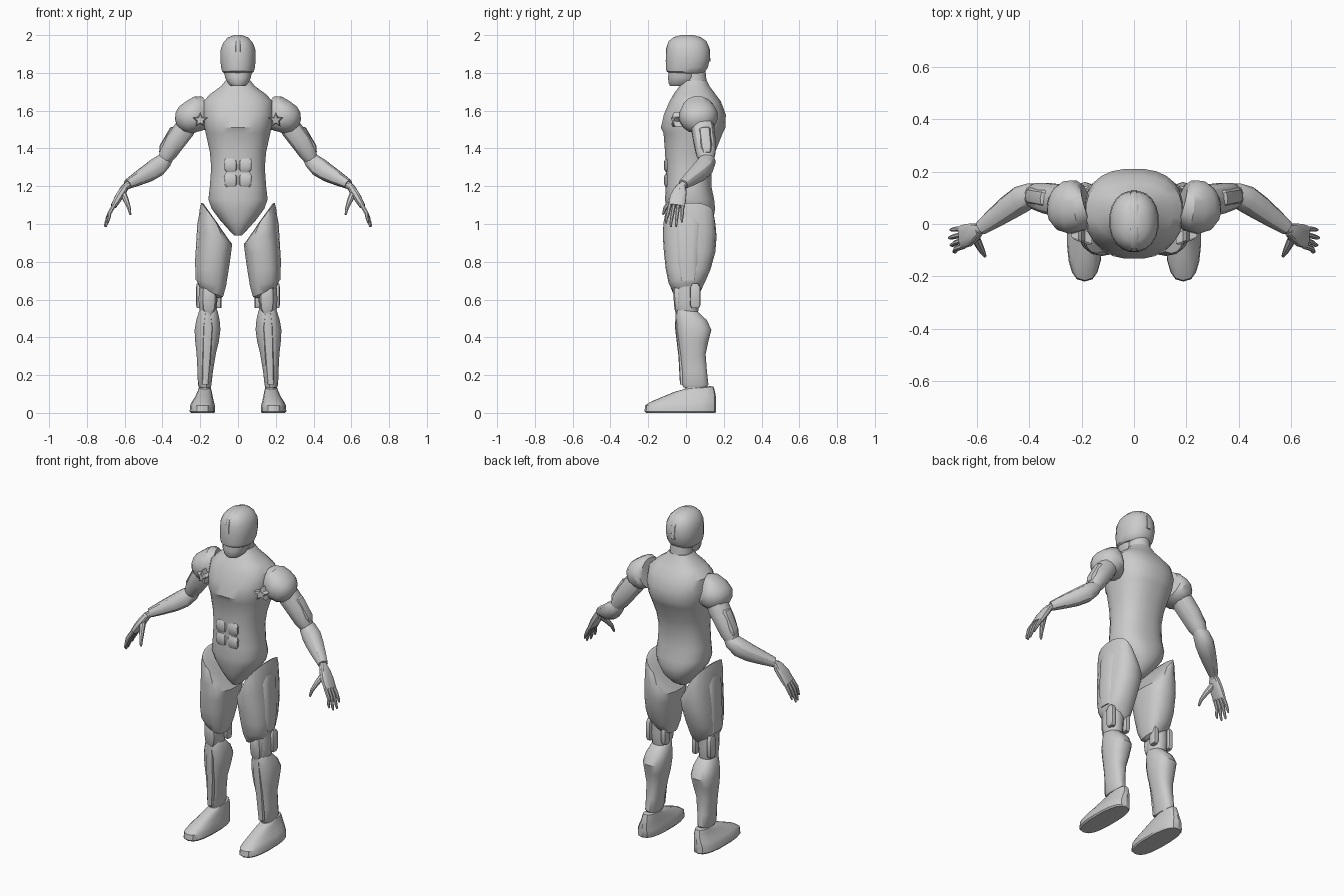
import bpy, bmesh, math
from mathutils import Vector


def finish(name, rings, mirror, angle=32):
    """Skin a list of equal-length rings, cap both ends, shade by angle."""
    bm = bmesh.new()
    vs = [[bm.verts.new(p) for p in r] for r in rings]
    n = len(vs[0])
    for a, b in zip(vs, vs[1:]):
        for i in range(n):
            j = (i + 1) % n
            bm.faces.new((a[i], a[j], b[j], b[i]))
    bm.faces.new(vs[0])
    bm.faces.new(vs[-1])
    bmesh.ops.recalc_face_normals(bm, faces=bm.faces)
    me = bpy.data.meshes.new(name)
    bm.to_mesh(me)
    bm.free()
    for p in me.polygons:
        p.use_smooth = True
    me.set_sharp_from_angle(angle=math.radians(angle))
    ob = bpy.data.objects.new(name, me)
    bpy.context.collection.objects.link(ob)
    if mirror:
        ob.modifiers.new("mirror", 'MIRROR').use_mirror_merge = False
    return ob


def unit_ring(n, p):
    out = []
    for i in range(n):
        t = 2 * math.pi * (i + .5) / n
        c, s = math.cos(t), math.sin(t)
        out.append((math.copysign(abs(c) ** (2 / p), c), math.copysign(abs(s) ** (2 / p), s)))
    return out


def stack(name, secs, n=16, p=2.3, mirror=False):
    """Horizontal sections: z, x0, x1, y0, y1, optional slope in x, slope in y."""
    rings = []
    for s in secs:
        z, x0, x1, y0, y1 = s[:5]
        sx, sy = (tuple(s[5:]) + (0, 0))[:2]
        rx, ry = (x1 - x0) / 2, (y1 - y0) / 2
        rings.append([((x0 + x1) / 2 + a * rx, (y0 + y1) / 2 + b * ry, z + sx * a * rx + sy * b * ry)
                      for a, b in unit_ring(n, p)])
    return finish(name, rings, mirror)


def body(name, secs, n=24, p=2.4):
    """Centred sections: z, half width, y0, y1."""
    return stack(name, [(z, -w, w, a, b) for z, w, a, b in secs], n, p)


def limb(name, secs, n=12, p=2.2, ref=(0, 1, 0)):
    """Sections across a path: x, y, z, radius along ref, other radius."""
    pts = [Vector(s[:3]) for s in secs]
    rings = []
    for i, s in enumerate(secs):
        t = (pts[min(i + 1, len(pts) - 1)] - pts[max(i - 1, 0)]).normalized()
        a = Vector(ref)
        a = (a - t * a.dot(t)).normalized()
        b = t.cross(a)
        rings.append([pts[i] + a * u * s[3] + b * v * s[4] for u, v in unit_ring(n, p)])
    return finish(name, rings, True)


# Torso, with a slight ledge under the chest
body("torso", [
    (.94, .022, -.045, .05), (.97, .05, -.07, .10), (1.02, .095, -.09, .145),
    (1.08, .14, -.105, .155), (1.13, .158, -.112, .15), (1.20, .15, -.108, .135),
    (1.30, .143, -.108, .137), (1.38, .15, -.112, .155), (1.48, .172, -.12, .195),
    (1.51, .178, -.134, .21), (1.58, .19, -.118, .212), (1.65, .185, -.088, .185),
    (1.69, .145, -.065, .155), (1.73, .09, -.035, .125), (1.76, .066, -.018, .11)])
# Abdomen pads
for i, z in enumerate((1.23, 1.31)):
    stack("abdomen_pad_%d" % i, [(z - .035, .01, .062, -.108, -.08), (z - .02, .005, .072, -.116, -.08),
                                 (z + .02, .005, .074, -.117, -.08), (z + .038, .01, .066, -.108, -.08)],
          12, 3.5, True)

# Neck, jaw and helmet
body("neck", [(1.70, .075, -.02, .115), (1.76, .063, -.02, .11), (1.85, .06, -.03, .10)], 16, 2)
body("jaw", [(1.73, .036, -.085, .01), (1.745, .055, -.093, .04), (1.775, .07, -.097, .06),
             (1.82, .075, -.09, .06)], 16, 2.3)
stack("helmet", [(1.798, -.074, .074, -.093, .09, 0, -.03), (1.806, -.084, .084, -.105, .10, 0, -.03),
                 (1.83, -.091, .091, -.108, .118), (1.88, -.095, .095, -.107, .128),
                 (1.93, -.092, .092, -.104, .124), (1.965, -.076, .076, -.092, .108),
                 (1.987, -.054, .054, -.066, .08), (2.0, -.022, .022, -.022, .035)], 20, 2.2)
# Raised crest along the helmet
body("helmet_crest", [(1.86, .03, -.109, .131), (1.93, .03, -.107, .127), (1.968, .028, -.094, .11),
                      (1.99, .024, -.064, .078), (2.0, .016, -.03, .04)], 16, 3)

# Shoulders with a flat inner side
limb("shoulder_guard", [(.182, .07, 1.59, .07, .085), (.20, .065, 1.588, .09, .094),
                        (.235, .065, 1.572, .104, .089), (.275, .07, 1.552, .095, .08),
                        (.302, .075, 1.538, .07, .06), (.32, .078, 1.53, .035, .03)], 16)

# Star-shaped shoulder clasp
rings = []
for y, k in ((-.02, 1), (-.062, 1), (-.07, .7)):
    rings.append([(.2 + k * r * math.cos(t), y + .35 * k * r * math.cos(t), 1.55 + k * r * math.sin(t))
                  for t, r in ((math.pi * (i / 5 + .5), .042 if i % 2 == 0 else .02) for i in range(10))])
finish("shoulder_clasp", rings, True)

# Arms
limb("upper_arm", [(.25, .08, 1.56, .055, .055), (.285, .09, 1.50, .062, .058), (.33, .098, 1.44, .06, .056),
                   (.37, .105, 1.375, .053, .048), (.39, .108, 1.34, .04, .035)])
limb("upper_arm_panel", [(.315, .095, 1.505, .028, .02), (.325, .098, 1.49, .034, .04),
                         (.385, .108, 1.395, .032, .036), (.40, .11, 1.37, .022, .02)], 10, 3)
limb("forearm", [(.365, .115, 1.36, .03, .03), (.39, .112, 1.335, .046, .043), (.43, .095, 1.30, .052, .052),
                 (.475, .065, 1.27, .048, .048), (.53, .025, 1.24, .039, .038), (.585, -.015, 1.21, .028, .026)])
limb("wrist", [(.57, -.005, 1.217, .022, .02), (.60, -.026, 1.192, .022, .02), (.612, -.032, 1.175, .025, .02)], 10)

# Hands
limb("palm", [(.592, -.022, 1.205, .022, .016), (.607, -.03, 1.18, .034, .021), (.632, -.042, 1.14, .044, .021),
              (.658, -.05, 1.095, .044, .016)], 12, 3)
for i, (tx, ty, tz) in enumerate(((.69, -.105, 1.005), (.70, -.08, .985), (.706, -.052, .985), (.70, -.022, 1.01))):
    by = -.084 + i * .022
    limb("finger_%d" % i, [(.65, by, 1.11, .011, .012), (.68, (by * .5 + ty * .5), 1.058, .010, .011),
                           (tx - .006, ty, tz + .02, .008, .008), (tx, ty, tz, .005, .005)], 8)
limb("thumb", [(.61, -.045, 1.165, .018, .018), (.59, -.085, 1.12, .014, .015),
               (.577, -.11, 1.085, .010, .011), (.57, -.122, 1.05, .006, .006)], 8, 2.2, (1, 0, 0))

# Legs
stack("thigh", [
    (1.06, .115, .182, -.075, .115, 1.4), (1.045, .09, .195, -.112, .148, 1.3),
    (1.00, .055, .205, -.12, .156, 1), (.93, .03, .212, -.122, .162, .4),
    (.85, .036, .219, -.117, .155, .1), (.76, .048, .222, -.107, .13, 0),
    (.69, .062, .22, -.092, .102, .2, .05), (.65, .078, .213, -.07, .08, .5, .1),
    (.632, .10, .198, -.045, .06, .5, .1)], 18, 2.5, True)
stack("thigh_outer_panel", [(1.04, .17, .208, -.03, .05), (1.0, .17, .216, -.05, .075),
                            (.80, .18, .228, -.045, .065), (.70, .18, .224, -.03, .05)], 12, 3, True)
stack("knee", [(.50, .12, .19, -.035, .055), (.54, .112, .205, -.05, .065), (.60, .108, .21, -.056, .07),
               (.68, .105, .205, -.055, .07)], 14, 2.4, True)
stack("knee_guard", [(.522, .135, .17, -.052, .0), (.55, .118, .19, -.062, .0), (.60, .112, .195, -.066, .0),
                     (.66, .116, .192, -.07, .0), (.672, .125, .184, -.064, .0)], 12, 2.8, True)
for side, a, b in (("outer", .19, .222), ("inner", .088, .12)):
    stack("knee_plate_" + side, [(.555, a, b - .004, .03, .068), (.57, a, b, .022, .076),
                                 (.665, a, b, .022, .076), (.685, a, b - .004, .034, .064)], 10, 4, True)
stack("shin", [
    (.135, .143, .207, -.015, .11), (.15, .14, .213, -.022, .12), (.22, .132, .215, -.024, .112),
    (.31, .117, .22, -.032, .105), (.38, .10, .228, -.042, .12), (.44, .092, .231, -.05, .136),
    (.49, .096, .222, -.052, .112), (.535, .107, .207, -.05, .078, 0, -.2),
    (.555, .122, .195, -.04, .06, 0, -.3)], 16, 2.4, True)
stack("shin_ridge", [(.15, .155, .192, -.032, .03), (.30, .142, .19, -.04, .03), (.45, .13, .188, -.058, .03),
                     (.54, .142, .176, -.055, .03)], 10, 3.5, True)
stack("ankle", [(.09, .14, .212, -.02, .13), (.16, .15, .2, 0, .1)], 12, 2.2, True)
stack("foot", [
    (0, .125, .25, -.212, .155), (.008, .12, .257, -.22, .16), (.04, .122, .254, -.216, .16),
    (.06, .127, .244, -.185, .16), (.085, .133, .228, -.125, .158), (.11, .138, .216, -.065, .154),
    (.13, .143, .208, -.025, .146, 0, .1), (.135, .152, .198, -.005, .13, 0, .1)], 18, 2.6, True)
